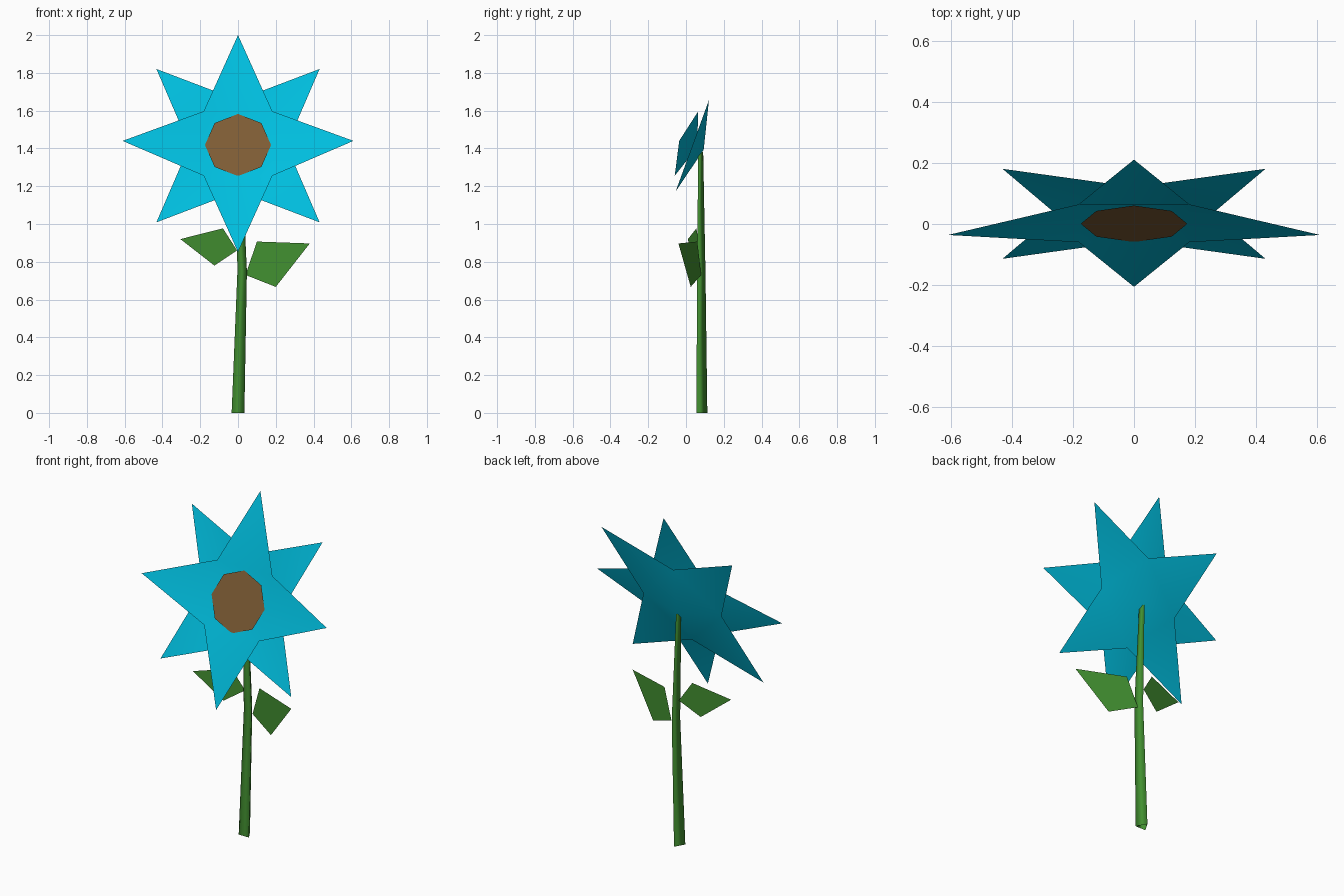
import bpy, math
from mathutils import Vector

if "Cube" in bpy.data.objects:
    bpy.data.objects.remove(bpy.data.objects["Cube"])

def mat(name, rgb):
    m = bpy.data.materials.new(name)
    m.diffuse_color = (*rgb, 1)
    m.use_nodes = True
    m.node_tree.nodes["Principled BSDF"].inputs["Base Color"].default_value = m.diffuse_color
    return m

BLUE = mat("petal_blue", (0.0, 0.52, 0.74))
BROWN = mat("seed_brown", (0.21, 0.11, 0.035))
GREEN = mat("leaf_green", (0.055, 0.28, 0.03))

def make(name, verts, faces, material, smooth=False):
    me = bpy.data.meshes.new(name)
    me.from_pydata([tuple(v) for v in verts], [], faces)
    me.materials.append(material)
    for p in me.polygons:
        p.use_smooth = smooth
    ob = bpy.data.objects.new(name, me)
    bpy.context.collection.objects.link(ob)
    return ob

# Flower head plane: leans back, local (u across, v up, d backwards)
CENTRE = Vector((0, 0.0025, 1.426))
tilt = math.atan(0.364)
UP = Vector((0, math.sin(tilt), math.cos(tilt)))
BACK = Vector((0, math.cos(tilt), -math.sin(tilt)))

def head(u, v, d):
    return CENTRE + Vector((u, 0, 0)) + UP * v + BACK * d

def star(name, turn, base_d, side_d, middle_d):
    """Four-pointed sheet whose middle dips back to the stem."""
    verts = []
    for i in range(4):
        for r, off in ((0.611, 0), (0.257, 45)):
            a = math.radians(turn + off + 90 * i)
            u = r * math.cos(a)
            d = side_d if abs(u) > 0.5 else base_d
            verts.append(head(u, r * math.sin(a), d))
    verts.append(head(0, 0, middle_d))
    faces = []
    for i in range(4):
        a, b = 2 * i + 1, (2 * i - 1) % 8
        faces += [(2 * i, a, b), (8, b, a)]
    return make(name, verts, faces, BLUE, smooth=True)

# Front petals (side tips curl forward) and back petals turned half a step
star("front_petals", 0, 0, -0.041, 0.06)
star("back_petals", 45, 0.033, 0.033, 0.097)

# Seed disc
disc = []
for i in range(8):
    a = math.radians(45 * i)
    disc.append(head(0.175 * math.cos(a), 0.175 * math.sin(a) - 0.008, 0.001))
make("seed_disc", disc, [tuple(range(8))], BROWN)

# Stem: open three-sided tube, slightly bowed and tapering
path = [(0, 0.074, 0, 0.039), (0.022, 0.074, 0.75, 0.029), (0.002, 0.073, 1.38, 0.018)]
N = 3
verts = []
for x, y, z, r in path:
    for i in range(N):
        a = math.pi / 2 + math.tau * i / N
        verts.append((x + r * math.cos(a), y + r * math.sin(a), z))
faces = [(k * N + i, k * N + (i + 1) % N, (k + 1) * N + (i + 1) % N, (k + 1) * N + i)
         for k in range(len(path) - 1) for i in range(N)]
make("stem", verts, faces, GREEN, smooth=True)

# Leaves: single four-sided sheets
make("right_leaf", [(0.04, 0.08, 0.73), (0.20, 0.025, 0.667),
                    (0.38, -0.04, 0.897), (0.10, 0.06, 0.907)], [(0, 1, 2, 3)], GREEN)
make("left_leaf", [(-0.005, 0.075, 0.86), (-0.08, 0.055, 0.977),
                   (-0.305, 0.01, 0.92), (-0.125, 0.04, 0.78)], [(0, 1, 2, 3)], GREEN)
